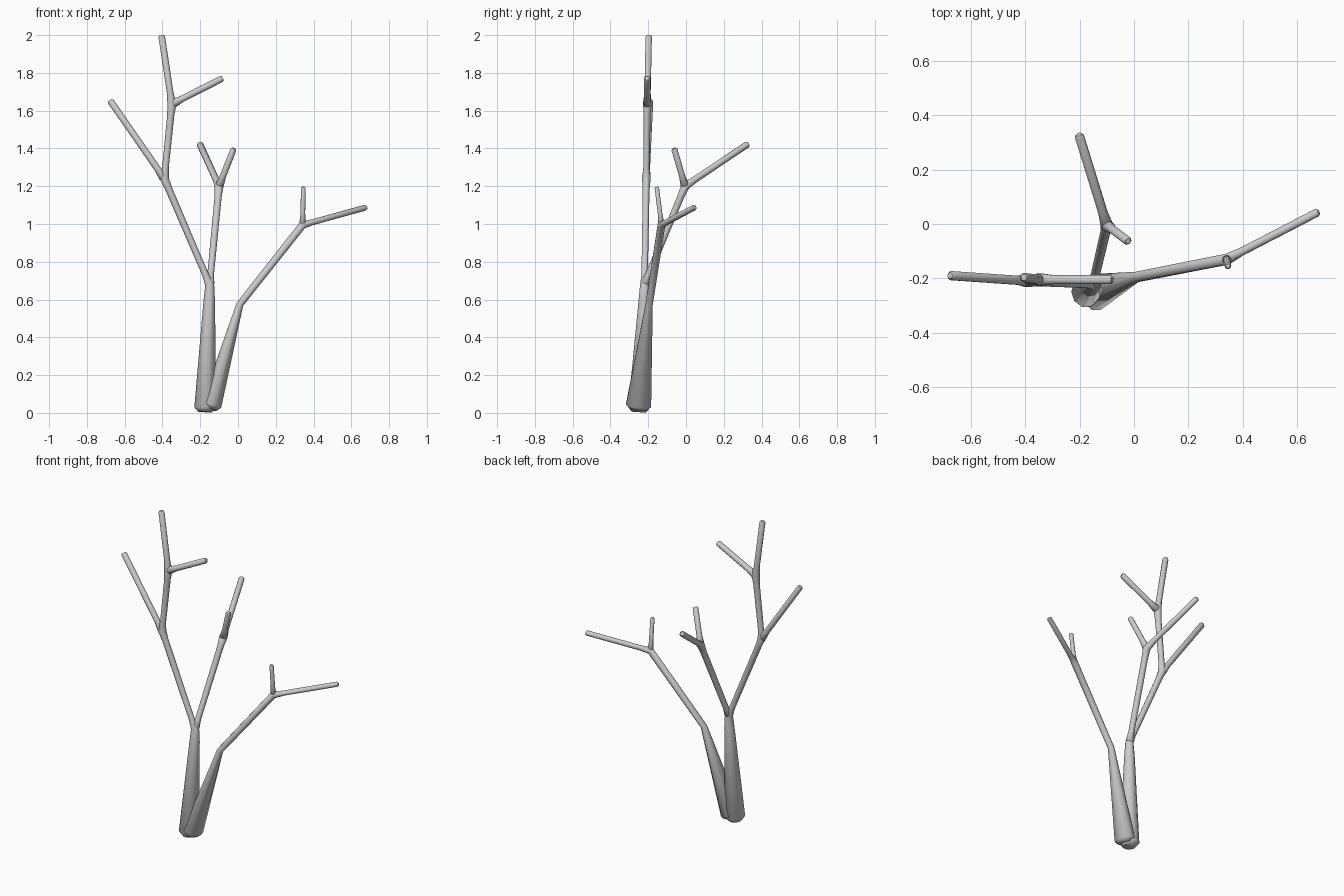
import bpy, bmesh, math
from mathutils import Vector

if "Cube" in bpy.data.objects:
    bpy.data.objects.remove(bpy.data.objects["Cube"])

SIDES = 10
R = 0.0175      # ordinary branch radius
FORK = 0.024    # swollen radius at forks


def tube(name, pts):
    """Sweep a rounded tube through (position, radius_x, radius_y) points."""
    P = [Vector(p[0]) for p in pts]
    n = len(P)
    rings = []
    for i in range(n):
        a = (P[i] - P[i - 1]).normalized() if i > 0 else Vector()
        b = (P[i + 1] - P[i]).normalized() if i < n - 1 else Vector()
        t = (a + b).normalized()
        rx, ry = pts[i][1], pts[i][2]
        m = min(rx, ry)
        if i == 0:      # rounded start
            rings += [(P[i], t, rx * .65, ry * .65), (P[i] + t * m * .4, t, rx, ry)]
        elif i == n - 1:  # rounded tip
            rings += [(P[i] - t * m * .5, t, rx, ry), (P[i], t, rx * .65, ry * .65)]
        else:
            rings.append((P[i], t, rx, ry))
    bm = bmesh.new()
    loops = []
    for c, t, rx, ry in rings:
        v = (Vector((0, 1, 0)) - t * t.y).normalized()
        u = v.cross(t)
        loops.append([bm.verts.new(c + u * rx * math.cos(k * math.tau / SIDES)
                                   + v * ry * math.sin(k * math.tau / SIDES))
                      for k in range(SIDES)])
    for A, B in zip(loops, loops[1:]):
        for k in range(SIDES):
            j = (k + 1) % SIDES
            bm.faces.new((A[k], A[j], B[j], B[k]))
    bm.faces.new(loops[0][::-1])
    bm.faces.new(loops[-1])
    bmesh.ops.recalc_face_normals(bm, faces=bm.faces)
    me = bpy.data.meshes.new(name)
    bm.to_mesh(me)
    bm.free()
    for f in me.polygons:
        f.use_smooth = True
    me.set_sharp_from_angle(angle=math.radians(50))
    ob = bpy.data.objects.new(name, me)
    bpy.context.collection.objects.link(ob)
    return ob


def limb(nodes, r=R):
    """Fork-to-fork path, flared at every node except the free tip."""
    out = []
    N = [Vector(p) for p in nodes]
    for i, p in enumerate(N):
        tip = i == len(N) - 1
        if i > 0 and not tip:
            out.append((p + (N[i - 1] - p).normalized() * .06, r * 1.08, r * 1.08))
        rad = r if tip else FORK * r / R
        out.append((p, rad, rad))
        if not tip:
            out.append((p + (N[i + 1] - p).normalized() * .06, r, r))
    return out


# fork positions
crotch = (-.15, -.22, .68)
left_fork = (-.39, -.21, 1.24)
upper_fork = (-.35, -.205, 1.635)
back_fork = (-.10, -.005, 1.20)
bend = (.01, -.195, .575)
right_fork = (.342, -.13, .995)

# main trunk carrying on into the tallest branch
tube("trunk_left", [((-.174, -.25, .005), .058, .06),
                    ((-.152, -.222, .60), .03, .03)]
     + limb([crotch, left_fork, upper_fork, (-.405, -.197, 2.0)]))

# second trunk leaning right, flattened wide at the foot
tube("trunk_right", [((-.147, -.253, .02), .054, .07),
                     ((bend), .019, .02)]
     + limb([right_fork, (.68, .045, 1.088)], .0155))

# side branches
tube("branch_far_left", limb([left_fork, (-.678, -.19, 1.655)]))
tube("branch_upper_right", limb([upper_fork, (-.08, -.205, 1.772)]))
tube("branch_back", limb([crotch, back_fork, (-.203, .33, 1.425)]))
tube("twig_back", limb([back_fork, (-.022, -.063, 1.4)], .0165))
tube("twig_right", limb([right_fork, (.346, -.155, 1.197)], .0125))
